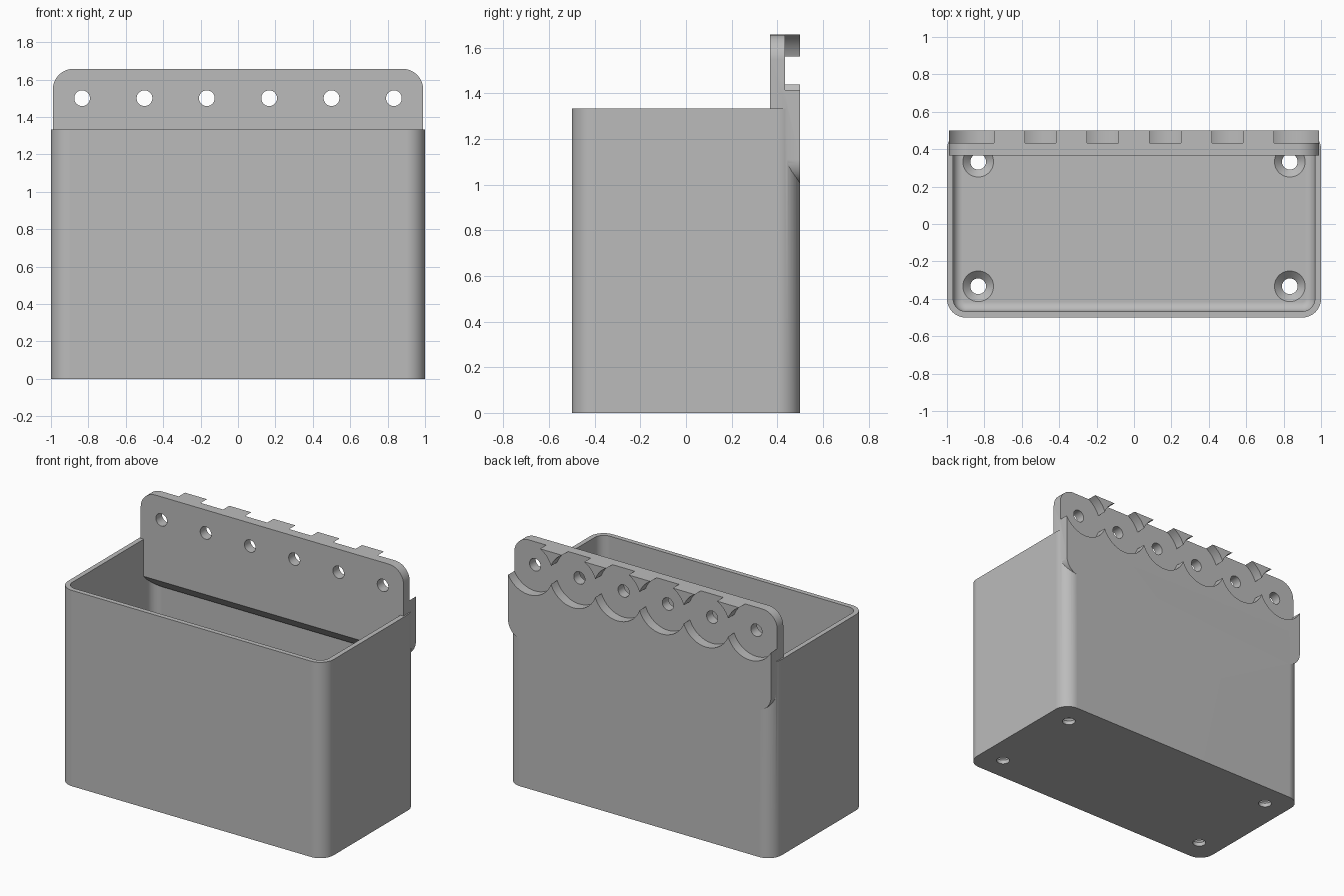
import bpy, bmesh, math
from mathutils import Matrix, Vector

old = bpy.data.objects.get("Cube")
if old:
    bpy.data.objects.remove(old)

grey = bpy.data.materials.new("plain grey")
grey.use_nodes = True
grey.diffuse_color = (0.5, 0.5, 0.5, 1)
grey.node_tree.nodes["Principled BSDF"].inputs["Base Color"].default_value = (0.5, 0.5, 0.5, 1)


def finish(bm, name):
    bmesh.ops.recalc_face_normals(bm, faces=bm.faces)
    mesh = bpy.data.meshes.new(name)
    bm.to_mesh(mesh)
    bm.free()
    mesh.materials.append(grey)
    ob = bpy.data.objects.new(name, mesh)
    bpy.context.collection.objects.link(ob)
    return ob


def rounded_box(name, lo, hi, axis, radius, floor_fillet=0):
    """Box with the four edges along one axis rounded, and optionally its bottom rim."""
    lo, hi = Vector(lo), Vector(hi)
    bm = bmesh.new()
    bmesh.ops.create_cube(bm, size=1, matrix=Matrix.Translation((lo + hi) / 2)
                          @ Matrix.Diagonal((*(hi - lo), 1)))
    edges = [e for e in bm.edges
             if abs((e.verts[0].co - e.verts[1].co).normalized()[axis]) > 0.9]
    bmesh.ops.bevel(bm, geom=edges, offset=radius, segments=10, profile=0.5, affect='EDGES')
    if floor_fillet:
        rim = [e for e in bm.edges if all(abs(v.co.z - lo.z) < 1e-4 for v in e.verts)]
        bmesh.ops.bevel(bm, geom=rim, offset=floor_fillet, segments=6, profile=0.5, affect='EDGES')
    return finish(bm, name)


def cylinder(name, centre, r_low, r_high, depth, along_y=False, sides=48):
    bm = bmesh.new()
    turn = Matrix.Rotation(math.pi / 2, 4, 'X') if along_y else Matrix()
    bmesh.ops.create_cone(bm, cap_ends=True, segments=sides, radius1=r_low, radius2=r_high,
                          depth=depth, matrix=Matrix.Translation(centre) @ turn)
    return finish(bm, name)


def combine(target, other, operation='DIFFERENCE'):
    mod = target.modifiers.new("combine", 'BOOLEAN')
    mod.operation, mod.object, mod.solver = operation, other, 'EXACT'
    bpy.context.view_layer.objects.active = target
    bpy.ops.object.modifier_apply(modifier=mod.name)
    bpy.data.objects.remove(other)


# Hollow bin with rounded corners and a filleted floor
BACK, RIM, FLOOR = 0.5, 1.333, 0.067
storage_bin = rounded_box("storage_bin", (-1, -BACK, 0), (1, BACK, RIM), 2, 0.1)
combine(storage_bin, rounded_box("cavity", (-0.967, -0.467, FLOOR), (0.967, 0.467, 1.6),
                                 2, 0.067, 0.05))

# Mounting plate, sloped on its underside inside the bin
plate = rounded_box("mounting_plate", (-0.99, 0.367, 1.0), (0.99, BACK, 1.657), 1, 0.11)
bm = bmesh.new()
slope = [bm.verts.new((-1.2, y, z)) for y, z in ((0.3, 0.9), (0.547, 0.9), (0.3, 1.147))]
face = bm.faces.new(slope)
swept = bmesh.ops.extrude_face_region(bm, geom=[face])["geom"]
bmesh.ops.translate(bm, vec=(2.4, 0, 0), verts=[g for g in swept if isinstance(g, bmesh.types.BMVert)])
combine(plate, finish(bm, "slope_cutter"))
combine(storage_bin, plate, 'UNION')

# Row of round recesses at the back, each with a screw hole
for i in range(6):
    x = (i - 2.5) / 3
    combine(storage_bin, cylinder("recess", (x, 0.533, 1.5), 0.178, 0.178, 0.2, True, 64))
    combine(storage_bin, cylinder("screw_hole", (x, 0.4, 1.5), 0.042, 0.042, 0.4, True))

# Countersunk holes in the floor
for x in (-0.833, 0.833):
    for y in (-0.333, 0.333):
        combine(storage_bin, cylinder("floor_hole", (x, y, 0), 0.042, 0.042, 0.3))
        combine(storage_bin, cylinder("countersink", (x, y, FLOOR - 0.015), 0.042, 0.092, 0.05))

# Smooth rounded corners while keeping flat panels flat
bpy.ops.object.select_all(action='DESELECT')
storage_bin.select_set(True)
bpy.context.view_layer.objects.active = storage_bin
bpy.ops.object.shade_smooth_by_angle(angle=math.radians(30))
weighted = storage_bin.modifiers.new("flat_panels", 'WEIGHTED_NORMAL')
weighted.keep_sharp = True
